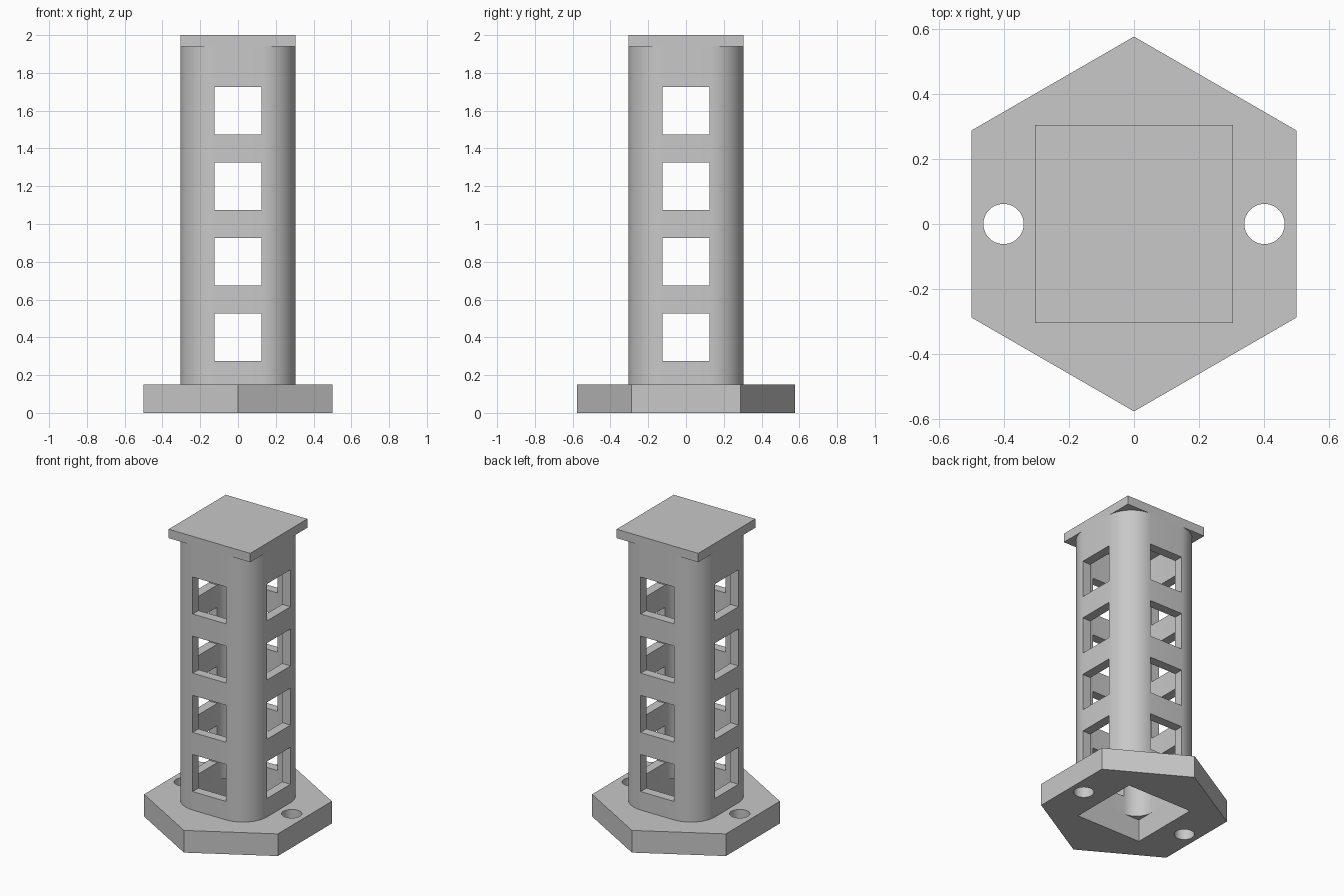
import bpy
import math

if "Cube" in bpy.data.objects:
    bpy.data.objects.remove(bpy.data.objects["Cube"], do_unlink=True)

BASE_TOP, CAP_BOTTOM, TOP = 0.15, 1.94, 2.0
HALF, INNER = 0.305, 0.243       # outer and inner half widths of the tower
ROUND = 0.182                    # outer corner radius
WINDOW = 0.25

grey = bpy.data.materials.new("plain grey")
grey.use_nodes = True
grey.diffuse_color = (0.58, 0.58, 0.58, 1)
grey.node_tree.nodes["Principled BSDF"].inputs["Base Color"].default_value = grey.diffuse_color


def prism(name, outline, z0, z1):
    """Extrude a counter-clockwise outline from z0 to z1."""
    n = len(outline)
    verts = [(x, y, z) for z in (z0, z1) for x, y in outline]
    faces = [tuple(reversed(range(n))), tuple(range(n, 2 * n))]
    faces += [(i, (i + 1) % n, (i + 1) % n + n, i + n) for i in range(n)]
    mesh = bpy.data.meshes.new(name)
    mesh.from_pydata(verts, [], faces)
    mesh.materials.append(grey)
    ob = bpy.data.objects.new(name, mesh)
    bpy.context.collection.objects.link(ob)
    return ob


def rectangle(a, b):
    return [(-a, -b), (a, -b), (a, b), (-a, b)]


def polygon(n, radius, cx=0.0, turn=0.0):
    angles = [turn + math.tau * i / n for i in range(n)]
    return [(cx + radius * math.cos(a), radius * math.sin(a)) for a in angles]


def rounded_square(half, radius, steps=16):
    pts = []
    for q, (sx, sy) in enumerate([(1, 1), (-1, 1), (-1, -1), (1, -1)]):
        for i in range(steps + 1):
            a = math.pi / 2 * (q + i / steps)
            pts.append((sx * (half - radius) + radius * math.cos(a),
                        sy * (half - radius) + radius * math.sin(a)))
    return pts


def cut(ob, cutters):
    """Subtract the cutters, then remove them."""
    for c in cutters:
        mod = ob.modifiers.new("cut", 'BOOLEAN')
        mod.operation, mod.solver, mod.object = 'DIFFERENCE', 'EXACT', c
    bpy.context.view_layer.update()
    evaluated = ob.evaluated_get(bpy.context.evaluated_depsgraph_get())
    mesh = bpy.data.meshes.new_from_object(evaluated)
    ob.modifiers.clear()
    ob.data = mesh
    for c in cutters:
        bpy.data.objects.remove(c, do_unlink=True)


def smooth(ob):
    bpy.ops.object.select_all(action='DESELECT')
    ob.select_set(True)
    bpy.context.view_layer.objects.active = ob
    bpy.ops.object.shade_smooth_by_angle(angle=math.radians(30))


# Hexagonal base with a square opening and two bolt holes
base = prism("hexagonal_base", polygon(6, 0.5 / math.cos(math.pi / 6), turn=math.pi / 6), 0, BASE_TOP)
cutters = [prism("opening_cutter", rectangle(INNER, INNER), -0.1, 0.3)]
for side in (-1, 1):
    cutters.append(prism("bolt_hole_cutter", polygon(48, 0.062, cx=side * 0.402), -0.1, 0.3))
cut(base, cutters)
smooth(base)

# Hollow rounded tower with four rows of windows on every side
tower = prism("tower", rounded_square(HALF, ROUND), BASE_TOP, CAP_BOTTOM)
cutters = [prism("hollow_cutter", rounded_square(INNER, ROUND - HALF + INNER), 0, TOP + 0.1)]
for row in range(4):
    z = 0.275 + 0.4 * row
    for a, b in ((WINDOW / 2, 0.5), (0.5, WINDOW / 2)):
        cutters.append(prism("window_cutter", rectangle(a, b), z, z + WINDOW))
cut(tower, cutters)
smooth(tower)

# Square cap closing the top
prism("cap", rectangle(HALF, HALF), CAP_BOTTOM, TOP)
